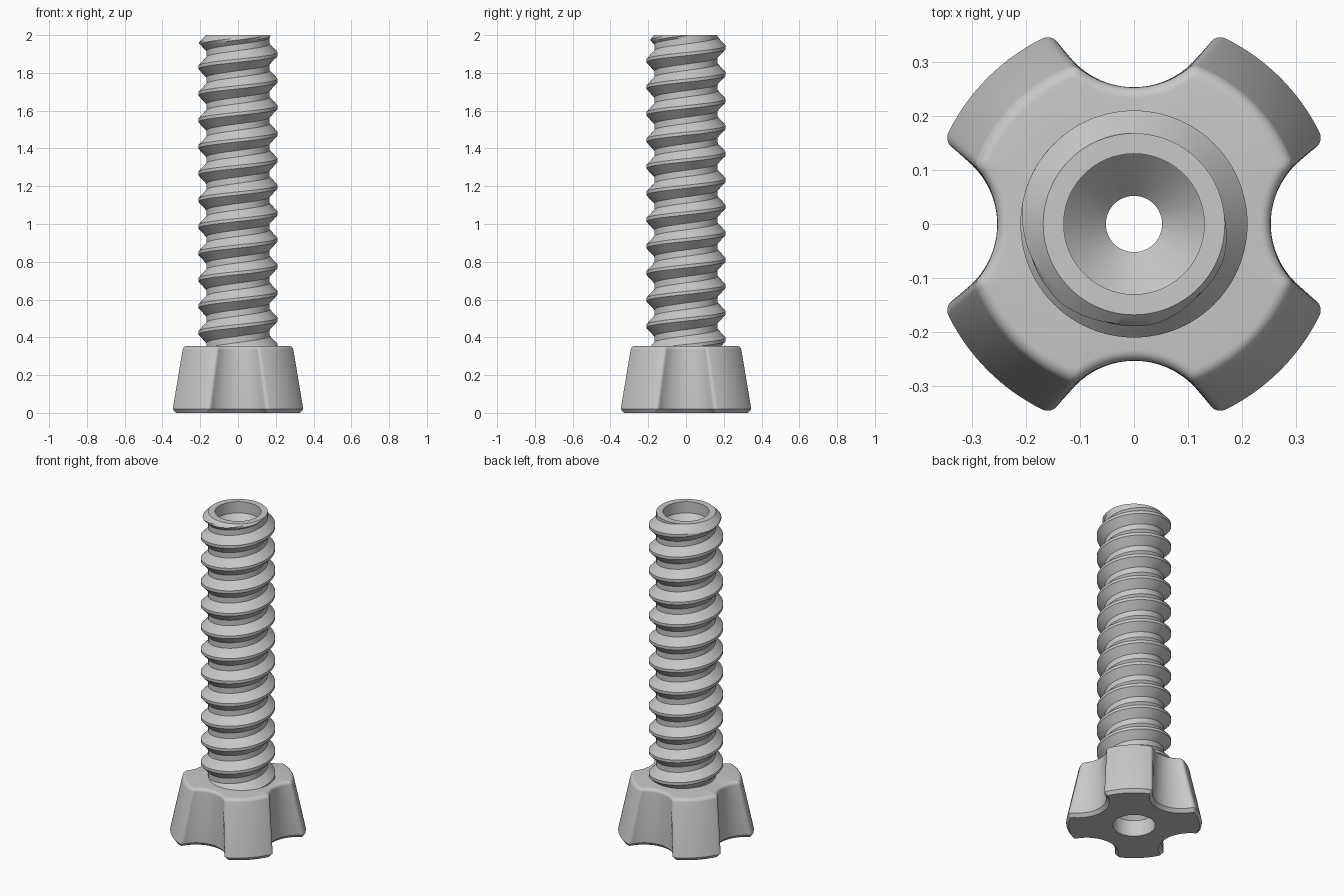
import bpy
import bmesh
from math import sin, cos, atan2, acos, hypot, pi, radians

cube = bpy.data.objects.get("Cube")
if cube:
    bpy.data.objects.remove(cube, do_unlink=True)

grey = bpy.data.materials.new("light grey")
grey.use_nodes = True
grey.diffuse_color = (0.58, 0.58, 0.58, 1)
grey.node_tree.nodes["Principled BSDF"].inputs["Base Color"].default_value = grey.diffuse_color


def add_rows(bm, rows, closed):
    """Join successive rows of points with quads."""
    grid = [[bm.verts.new(p) for p in row] for row in rows]
    for a, b in zip(grid, grid[1:]):
        n = len(a)
        for i in range(n if closed else n - 1):
            k = (i + 1) % n
            bm.faces.new((a[i], a[k], b[k], b[i]))


def finish(bm, name):
    bmesh.ops.remove_doubles(bm, verts=bm.verts, dist=0.00005)
    bmesh.ops.recalc_face_normals(bm, faces=bm.faces)
    mesh = bpy.data.meshes.new(name)
    bm.to_mesh(mesh)
    bm.free()
    obj = bpy.data.objects.new(name, mesh)
    bpy.context.collection.objects.link(obj)
    mesh.materials.append(grey)
    bpy.ops.object.select_all(action="DESELECT")
    obj.select_set(True)
    bpy.context.view_layer.objects.active = obj
    bpy.ops.object.shade_smooth_by_angle(angle=radians(28))
    return obj


# Threaded shaft: a helical grid with a chamfered top end
TOP, ROOT, CREST, PITCH = 2.0, 0.168, 0.21, 0.1405
SEGMENTS, SUB, BOTTOM = 96, 4, 0.34
corners = [(-0.06, CREST), (0.06, CREST), (0.38, ROOT), (0.62, ROOT), (0.94, CREST)]
profile = []
for (t0, r0), (t1, r1) in zip(corners, corners[1:]):
    for s in range(SUB):
        f = s / SUB
        profile.append((t0 + (t1 - t0) * f, r0 + (r1 - r0) * f))


def thread_point(i, turn, t, r):
    a = 2 * pi * i / SEGMENTS
    z = 1.97 + PITCH * (i / SEGMENTS - 0.5 + turn + t)
    z = max(BOTTOM, min(TOP, z))
    r = ROOT if z == BOTTOM else min(r, ROOT + TOP - z)
    return (r * cos(a), r * sin(a), z)


bm = bmesh.new()
add_rows(bm, [[thread_point(i, turn, t, r) for i in range(SEGMENTS + 1)]
              for turn in range(-14, 3) for t, r in profile], False)

# Bore: rim, upper socket, narrow passage, lower socket
bore = [(ROOT, TOP), (0.13, TOP), (0.13, 1.93), (0.052, 1.85),
        (0.052, 0.18), (0.12, 0.1), (0.12, 0)]
add_rows(bm, [[(r * cos(2 * pi * i / SEGMENTS), r * sin(2 * pi * i / SEGMENTS), z)
               for i in range(SEGMENTS)] for r, z in bore], True)
finish(bm, "threaded_shaft")

# Four-lobed foot: tapered, with scooped notches and rounded tips
NOTCH_AT, NOTCH_R, TIP_R = 0.415, 0.162, 0.022


def arc(cx, cy, r, a0, a1, n):
    return [(cx + r * cos(a0 + (a1 - a0) * k / n), cy + r * sin(a0 + (a1 - a0) * k / n))
            for k in range(n + 1)]


def outline(radius, inset):
    """Lobed outline with its edge moved inward by inset."""
    big, notch = radius - inset, NOTCH_R + inset
    tip = max(TIP_R - inset * 0.5, 0.008)
    d, e = big - tip, notch + tip
    # centre of the tip rounding, tangent to the rim and the notch
    phi = acos((d * d + NOTCH_AT ** 2 - e * e) / (2 * d * NOTCH_AT))
    cx, cy = d * cos(phi), d * sin(phi)
    to_notch = atan2(-cy, NOTCH_AT - cx)
    from_notch = atan2(cy, cx - NOTCH_AT)
    half = arc(NOTCH_AT, 0, notch, pi, from_notch, 14)
    half += arc(cx, cy, tip, to_notch, phi, 8)[1:]
    half += arc(0, 0, big, phi, pi / 4, 8)[1:]
    # mirror about the diagonal to complete a quarter
    quarter = half + [(y, x) for x, y in half[-2:0:-1]]
    points = []
    for q in range(4):
        c, s = round(cos(q * pi / 2)), round(sin(q * pi / 2))
        points += [(x * c - y * s, x * s + y * c) for x, y in quarter]
    return points


def ring(shape, radius, z):
    return [(x / hypot(x, y) * radius, y / hypot(x, y) * radius, z) for x, y in shape]


FOOT_TOP, ROUND = 0.355, 0.02
levels = [(0.0, 0.018), (0.02, 0.0), (FOOT_TOP - ROUND, 0.0)]
for k in range(1, 6):
    a = k * pi / 10
    levels.append((FOOT_TOP - ROUND * (1 - sin(a)), ROUND * (1 - cos(a))))
shapes = [(outline(0.387 - 0.075 * z / FOOT_TOP, inset), z) for z, inset in levels]
rows = [ring(shapes[0][0], 0.12, 0)]
rows += [[(x, y, z) for x, y in shape] for shape, z in shapes]
rows.append(ring(shapes[-1][0], 0.16, FOOT_TOP))

bm = bmesh.new()
add_rows(bm, rows, True)
finish(bm, "lobed_foot")
